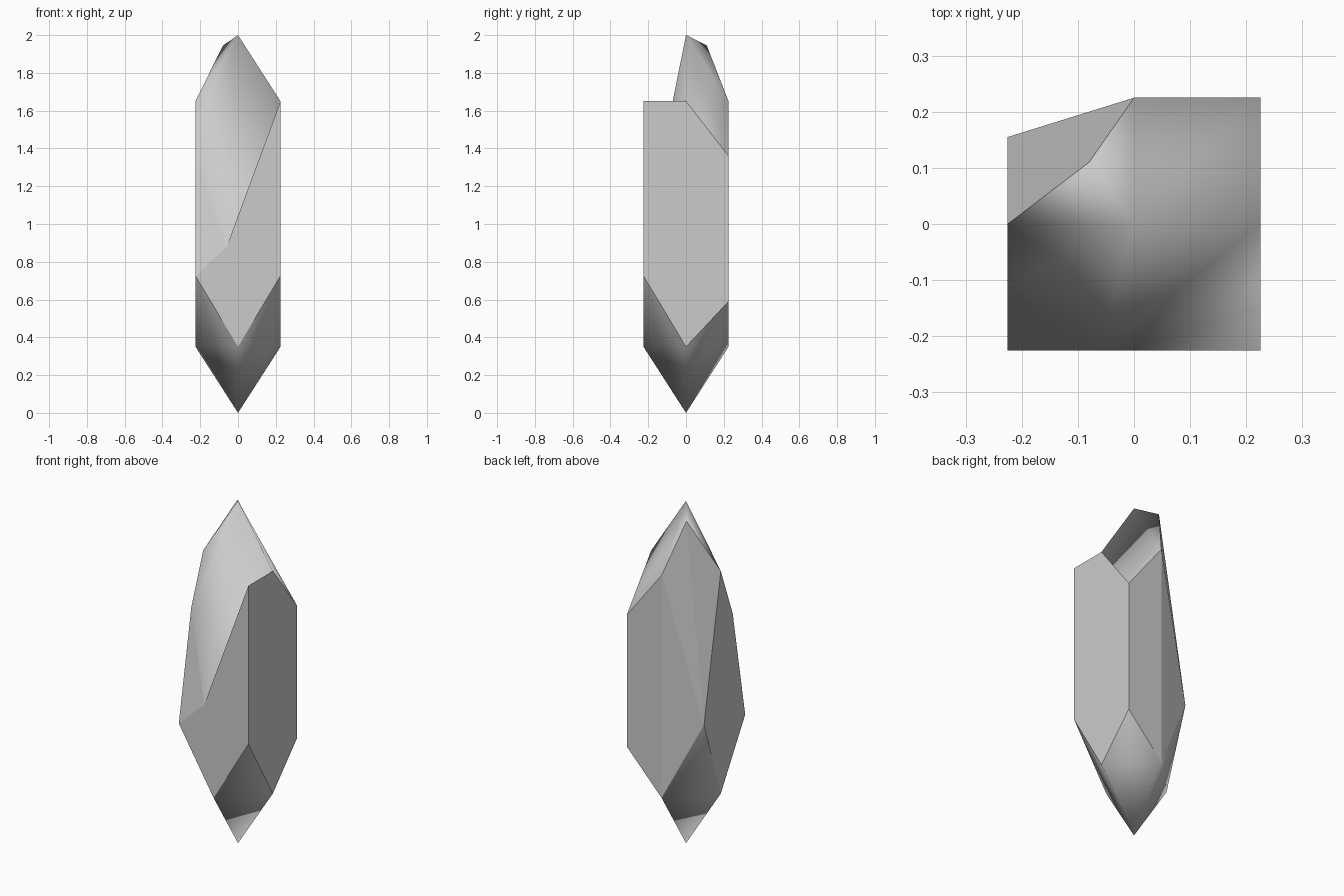
import bpy, bmesh
from mathutils import Vector

if "Cube" in bpy.data.objects:
    bpy.data.objects.remove(bpy.data.objects["Cube"])

R = 0.225  # half width of the square prism

bm = bmesh.new()
V = lambda x, y, z: bm.verts.new((x, y, z))

# Tips
top, bottom = V(0, 0, 2), V(0, 0, 0)

# Side midpoints, in order right, back, left, front (front top one is chipped low)
mids_hi = [V(R, 0, 1.65), V(0, R, 1.65), V(-R, 0, 1.65), V(-0.06, -R, 0.88)]
mids_lo = [V(R, 0, 0.35), V(0, R, 0.35), V(-R, 0, 0.35), V(0, -R, 0.35)]

# Corners, in order back right, back left, front left, front right
corn_hi = [V(R, R, 1.36), V(-0.08, 0.11, 1.945), V(-R, -0.11, 1.36), V(R, -R, 1.65)]
corn_lo = [V(R, R, 0.59), V(-R, 0.155, 0.81), V(-R, -R, 0.725), V(R, -R, 0.725)]

caps = []
for i in range(4):
    j, p = (i + 1) % 4, i - 1
    # Upper tip facets (the chipped front right one folds inwards)
    a, c, b = mids_hi[i], corn_hi[i], mids_hi[j]
    tris = [(top, b, a), (a, b, c)] if i == 3 else [(top, a, c), (top, c, b)]
    # Lower tip facets
    a, c, b = mids_lo[i], corn_lo[i], mids_lo[j]
    tris += [(bottom, a, b), (a, c, b)]
    caps += [bm.faces.new(t) for t in tris]
    # Tall side, split along its middle and from upper midpoint to lower corners
    m, n = mids_hi[i], mids_lo[i]
    bm.faces.new((m, corn_lo[i], corn_hi[i]))
    bm.faces.new((m, n, corn_lo[i]))
    bm.faces.new((m, corn_lo[p], n))
    bm.faces.new((m, corn_hi[p], corn_lo[p]))

bmesh.ops.recalc_face_normals(bm, faces=bm.faces)

# Tips are shaded smooth, sides stay flat with crisp borders
for f in caps:
    f.smooth = True
for e in bm.edges:
    e.smooth = all(f.smooth for f in e.link_faces)

mesh = bpy.data.meshes.new("crystal_shard")
bm.to_mesh(mesh)
bm.free()
bpy.context.collection.objects.link(bpy.data.objects.new("crystal_shard", mesh))
